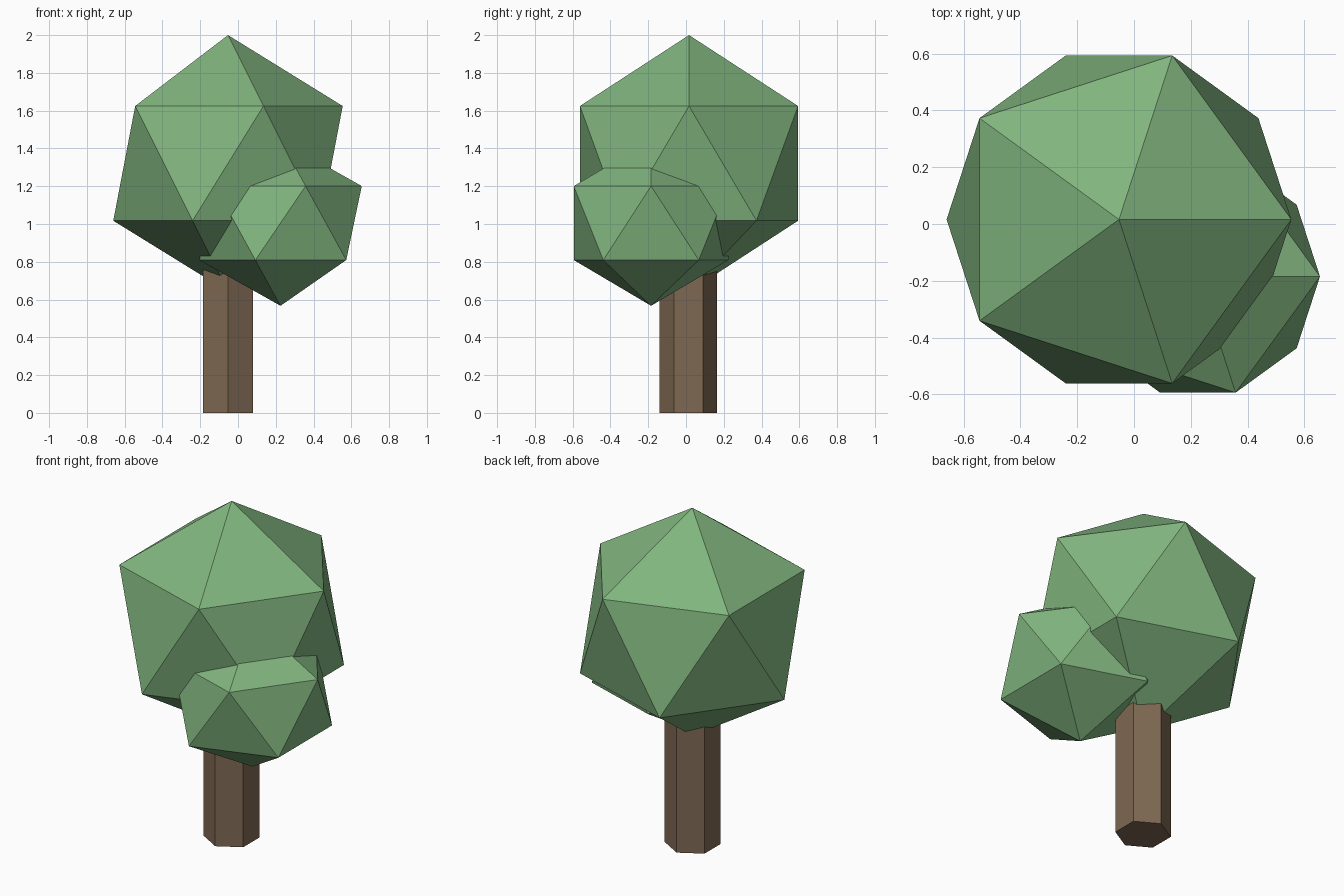
import bpy
from math import radians

if "Cube" in bpy.data.objects:
    bpy.data.objects.remove(bpy.data.objects["Cube"])


def material(name, color):
    mat = bpy.data.materials.new(name)
    mat.diffuse_color = (*color, 1)
    mat.use_nodes = True
    mat.node_tree.nodes["Principled BSDF"].inputs["Base Color"].default_value = mat.diffuse_color
    return mat


leaf = material("leaf_green", (0.22, 0.46, 0.21))
bark = material("bark_brown", (0.21, 0.14, 0.085))


def finish(name, mat, scale=(1, 1, 1)):
    obj = bpy.context.object
    obj.name = name
    obj.scale = scale
    bpy.ops.object.transform_apply(location=False, rotation=True, scale=True)
    obj.data.materials.append(mat)


def foliage(name, center, radius, height):
    bpy.ops.mesh.primitive_ico_sphere_add(subdivisions=1, radius=1, location=center)
    finish(name, leaf, (radius, radius, height))


# Leaf masses: faceted icosahedra
foliage("main_crown", (-0.053, 0.016, 1.321), 0.679, 0.679)
foliage("side_crown", (0.225, -0.185, 1.005), 0.481, 0.438)

# Six-sided trunk, its top buried in the crown
TRUNK_TOP = 0.84
bpy.ops.mesh.primitive_cylinder_add(vertices=6, radius=0.152, depth=TRUNK_TOP,
                                    location=(-0.053, 0.013, TRUNK_TOP / 2))
finish("trunk", bark)
